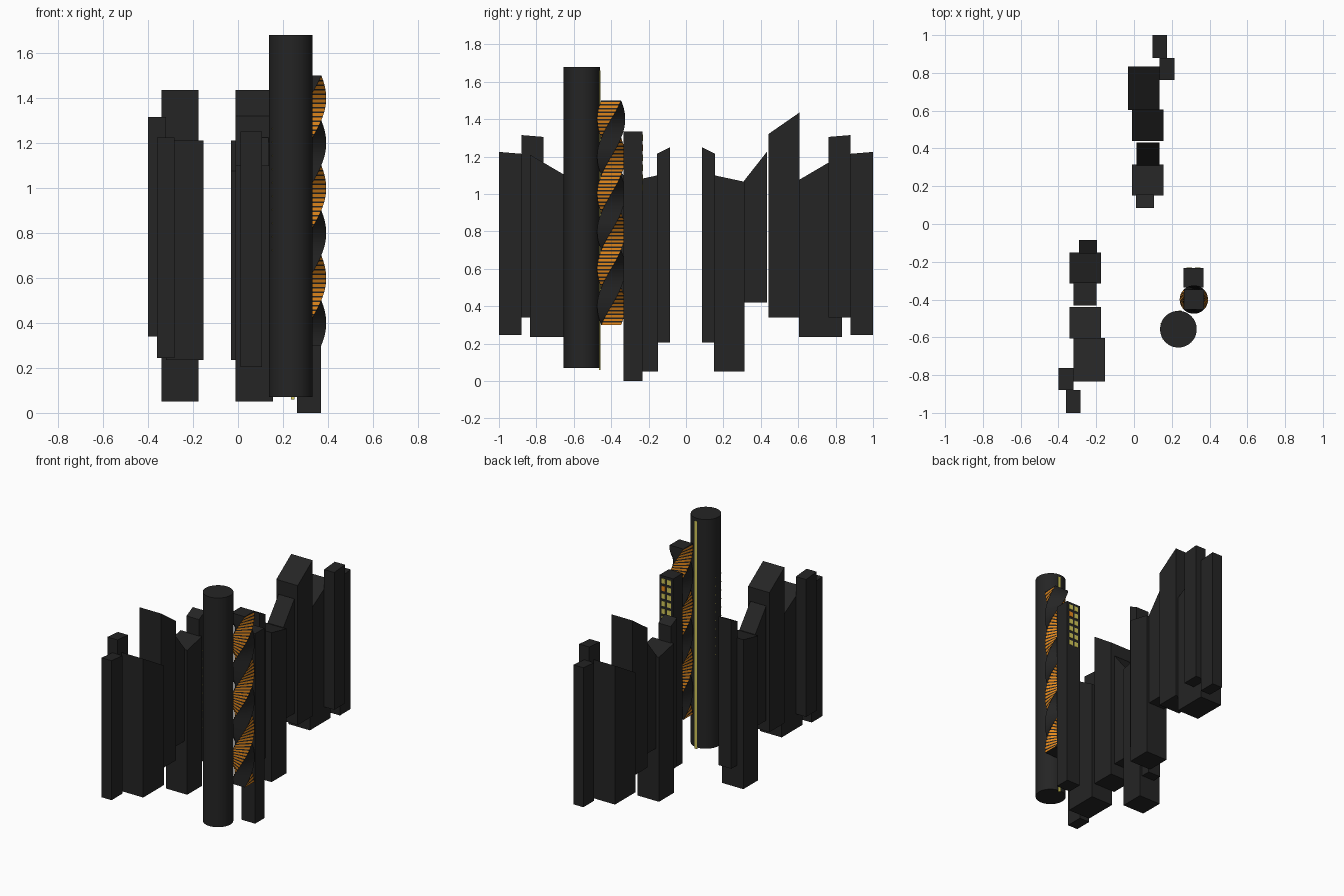
import bpy, bmesh, math

if "Cube" in bpy.data.objects:
    bpy.data.objects.remove(bpy.data.objects["Cube"])


def material(name, rgb):
    m = bpy.data.materials.new(name)
    m.diffuse_color = (*rgb, 1)
    m.use_nodes = True
    m.node_tree.nodes["Principled BSDF"].inputs["Base Color"].default_value = m.diffuse_color
    return m


CHARCOAL = material("charcoal", (0.018, 0.018, 0.018))
ORANGE = material("orange", (0.85, 0.27, 0.012))
YELLOW = material("window_yellow", (0.65, 0.58, 0.10))


def finish(name, bm, mats):
    bmesh.ops.recalc_face_normals(bm, faces=bm.faces)
    me = bpy.data.meshes.new(name)
    bm.to_mesh(me)
    bm.free()
    for m in mats:
        me.materials.append(m)
    ob = bpy.data.objects.new(name, me)
    bpy.context.collection.objects.link(ob)
    return ob


def add_box(bm, x0, x1, y0, y1, z0, ta, tb, mat=0):
    """Box whose roof runs from height ta at y0 to tb at y1."""
    ring = [(x0, y0, ta), (x1, y0, ta), (x1, y1, tb), (x0, y1, tb)]
    lo = [bm.verts.new((x, y, z0)) for x, y, _ in ring]
    hi = [bm.verts.new(p) for p in ring]
    faces = [bm.faces.new(lo[::-1]), bm.faces.new(hi)]
    for i in range(4):
        j = (i + 1) % 4
        faces.append(bm.faces.new((lo[i], lo[j], hi[j], hi[i])))
    for f in faces:
        f.material_index = mat


# Row of slant-roofed blocks: x0, x1, y0, y1, base, roof at y0, roof at y1
BLOCKS = [
    (0.010, 0.107, 0.085, 0.155, 0.205, 1.25, 1.215),
    (-0.010, 0.156, 0.150, 0.314, 0.05, 1.10, 1.065),
    (0.013, 0.136, 0.310, 0.432, 0.42, 1.07, 1.225),
    (-0.010, 0.156, 0.440, 0.606, 0.34, 1.32, 1.435),
    (-0.032, 0.136, 0.604, 0.834, 0.235, 1.075, 1.21),
    (0.136, 0.215, 0.762, 0.880, 0.34, 1.305, 1.315),
    (0.098, 0.176, 0.880, 1.000, 0.245, 1.215, 1.225),
]
PIVOT = -0.0925   # the second row is the first turned half round here
for i, (x0, x1, y0, y1, z0, ta, tb) in enumerate(BLOCKS, 1):
    bm = bmesh.new()
    add_box(bm, x0, x1, y0, y1, z0, ta, tb)
    finish(f"back_block_{i}", bm, [CHARCOAL])
    bm = bmesh.new()
    add_box(bm, 2 * PIVOT - x1, 2 * PIVOT - x0, -y1, -y0, z0, tb, ta)
    finish(f"front_block_{i}", bm, [CHARCOAL])

# Round tower
CX, CY, R = 0.235, -0.557, 0.097
bpy.ops.mesh.primitive_cylinder_add(vertices=64, radius=R, depth=1.61,
                                    location=(CX, CY, 0.875))
tower = bpy.context.object
tower.name = "round_tower"
tower.data.materials.append(CHARCOAL)
bpy.ops.object.shade_smooth_by_angle(angle=math.radians(30))

# Light strip up the back of the round tower
bm = bmesh.new()
add_box(bm, 0.235, 0.252, CY + R - 0.004, CY + R + 0.003, 0.06, 1.66, 1.66)
finish("tower_light_strip", bm, [YELLOW])

# Pinprick windows: two columns on the left side
bm = bmesh.new()
for ang in (162, 212):
    a = math.radians(ang)
    px, py = CX + R * math.cos(a), CY + R * math.sin(a)
    for k in range(10):
        z = 0.72 + k * 0.06
        add_box(bm, px - 0.002, px + 0.002, py - 0.002, py + 0.002, z, z + 0.006, z + 0.006)
finish("tower_pinprick_windows", bm, [YELLOW])

# Twisted square tower: opposite faces carry orange floor bands
TX, TY, TR, Z0, Z1, FLOORS = 0.317, -0.40, 0.075, 0.30, 1.50, 60
levels = []
for k in range(FLOORS):
    z = Z0 + k * (Z1 - Z0) / FLOORS
    levels += [z, z + 0.012]
levels.append(Z1)
bm = bmesh.new()
rings = []
for z in levels:
    turn = (z - Z0) / 0.8 * 2 * math.pi
    rings.append([bm.verts.new((TX + TR * math.cos(turn + math.radians(90 * c - 45)),
                                TY + TR * math.sin(turn + math.radians(90 * c - 45)), z))
                  for c in range(4)])
for k in range(len(rings) - 1):
    for c in range(4):
        d = (c + 1) % 4
        f = bm.faces.new((rings[k][c], rings[k][d], rings[k + 1][d], rings[k + 1][c]))
        f.material_index = 1 if c % 2 == 0 and k % 2 == 0 else 0
bm.faces.new(rings[0][::-1])
bm.faces.new(rings[-1])
finish("twisted_tower", bm, [CHARCOAL, ORANGE])

# Slim square tower with lit windows on its back face
bm = bmesh.new()
add_box(bm, 0.262, 0.368, -0.335, -0.232, 0, 1.335, 1.335)
finish("slim_tower", bm, [CHARCOAL])
bm = bmesh.new()
for row in range(6):
    for col in (0, 1):
        x, z = 0.293 + 0.044 * col, 1.30 - 0.053 * row
        add_box(bm, x - 0.015, x + 0.015, -0.233, -0.229, z - 0.017, z + 0.017, z + 0.017,
                1 if (row, col) == (1, 1) else 0)
finish("slim_tower_windows", bm, [YELLOW, ORANGE])
